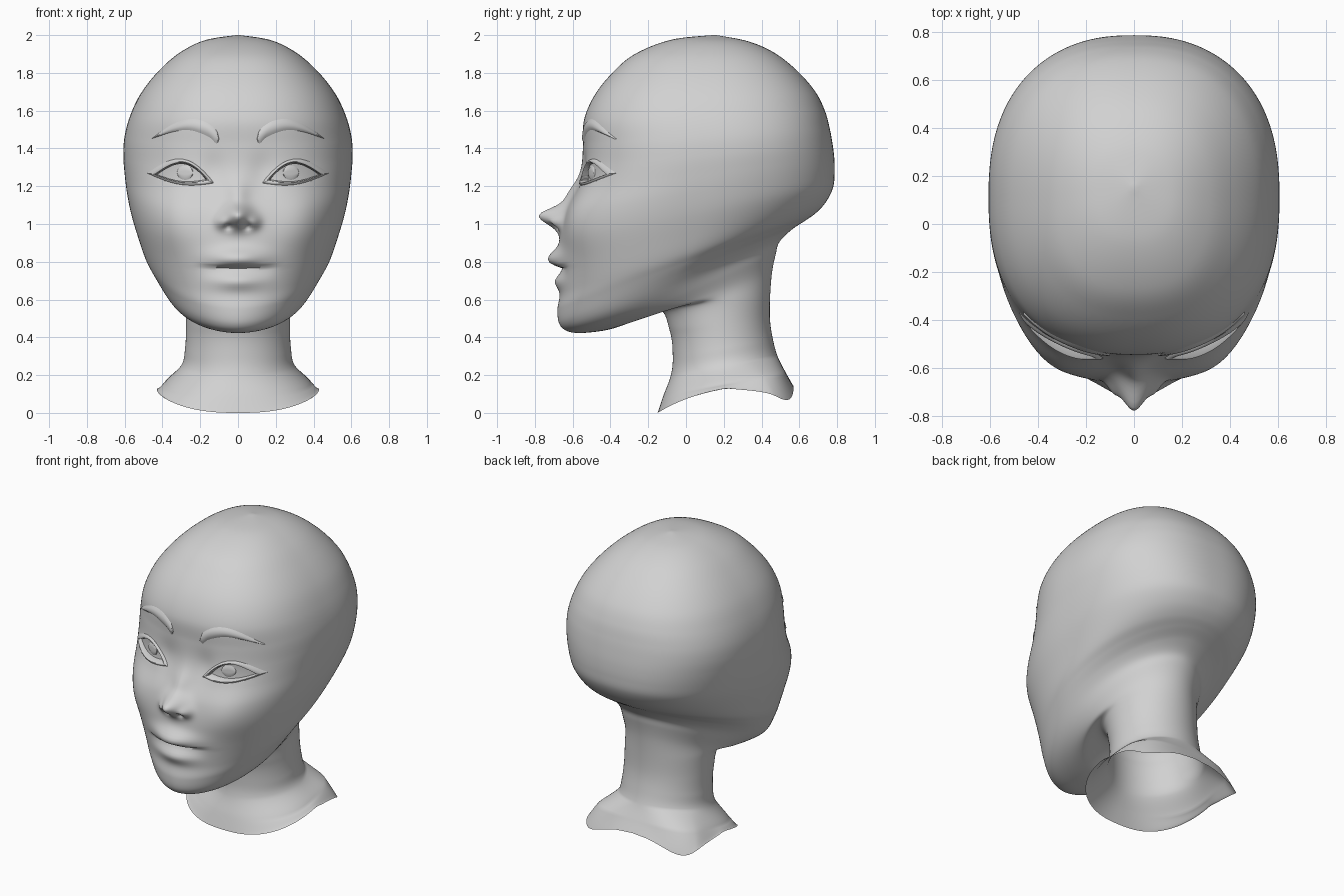
import bpy, bmesh
from math import sin, cos, pi, exp, copysign, radians
from mathutils import Vector
from mathutils.bvhtree import BVHTree

cube = bpy.data.objects.get("Cube")
if cube:
    bpy.data.objects.remove(cube, do_unlink=True)

grey = bpy.data.materials.new("plain grey")
grey.use_nodes = True
grey.diffuse_color = (0.64, 0.64, 0.64, 1)
grey.node_tree.nodes["Principled BSDF"].inputs["Base Color"].default_value = (0.64, 0.64, 0.64, 1)


def spline(points, f):
    """Point at fraction f of a smooth curve through the points."""
    last = len(points) - 1
    i = min(int(f * last), last - 1)
    t = f * last - i
    p0, p1, p2, p3 = (points[min(max(i + k, 0), last)] for k in (-1, 0, 1, 2))
    return [b + 0.5 * t * (c - a + t * (2 * a - 5 * b + 4 * c - d + t * (3 * (b - c) + d - a)))
            for a, b, c, d in zip(p0, p1, p2, p3)]


def smooth(v):
    v = min(max(v, 0), 1)
    return v * v * (3 - 2 * v)


def bump(x, z, cx, cz, sx, sz):
    return exp(-((abs(x) - cx) / sx) ** 2 - ((z - cz) / sz) ** 2)


def power(v, n):
    return copysign(abs(v) ** (2 / n), v)


def finish(name, bm, sharp):
    mesh = bpy.data.meshes.new(name)
    bm.to_mesh(mesh)
    bm.free()
    mesh.materials.append(grey)
    mesh.shade_smooth()
    mesh.set_sharp_from_angle(angle=radians(sharp))
    obj = bpy.data.objects.new(name, mesh)
    bpy.context.collection.objects.link(obj)
    return obj


# Slanted rings from neck rim to crown: front y, front z, back y, back z, half width
RINGS = [
    (-.15, 0, .57, .14, .43), (-.12, .09, .53, .21, .39),
    (-.08, .2, .485, .3, .3), (-.07, .3, .46, .39, .28),
    (-.085, .43, .445, .49, .275), (-.15, .55, .445, .61, .28),
    (-.36, .455, .455, .74, .305), (-.52, .425, .475, .84, .347),
    (-.62, .43, .495, .905, .383), (-.67, .47, .56, .97, .42),
    (-.68, .55, .635, 1.02, .46), (-.665, .64, .69, 1.06, .495),
    (-.665, .78, .74, 1.115, .53), (-.665, .93, .778, 1.19, .565),
    (-.64, 1.06, .787, 1.27, .587), (-.59, 1.18, .785, 1.35, .6),
    (-.555, 1.3, .775, 1.43, .607), (-.545, 1.42, .76, 1.51, .6),
    (-.54, 1.55, .735, 1.6, .57), (-.485, 1.68, .685, 1.7, .515),
    (-.39, 1.8, .59, 1.81, .425), (-.27, 1.9, .47, 1.905, .315),
    (-.08, 1.975, .33, 1.967, .18), (.14, 2, .16, 2, .01),
]


def features(x, z):
    """How far the face stands out: nose, nostrils, cheeks, sockets and lips."""
    out = .13 * bump(x, z, 0, 1.045, .068, .05 if z > 1.045 else .065)
    out += .03 * bump(x, z, 0, 1.15, .055, .075)
    out += .038 * bump(x, z, .085, 1.01, .036, .035)
    out -= .03 * bump(x, z, .05, .985, .022, .014)
    out += .03 * bump(x, z, .36, 1.02, .14, .17)
    out -= .016 * bump(x, z, .13, 1.27, .07, .1)
    out += .065 * bump(x, z, 0, .815, .14, .055) * smooth((z - .772) / .012)
    out -= .012 * exp(-(x / .18) ** 6) * smooth((.784 - z) / .012) * smooth((z - .69) / .08)
    out += .03 * bump(x, z, 0, .695, .12, .045)
    return out


# Eye edges: fraction along the eye gives x and z, inner corner first
def eye_edge(inner, upper):
    x0, z0, x1, z1, rise, fall = ((.17, 1.235, .43, 1.262, .072, .022) if inner
                                  else (.125, 1.215, .485, 1.27, .105, .035))

    def edge(u):
        arch = rise * sin(pi * u ** .9) if upper else -fall * sin(pi * u)
        return x0 + u * (x1 - x0), z0 + u * (z1 - z0) + arch
    return edge


# Head and neck skin
STEPS, HALF = 10, 96
bm = bmesh.new()
rows = []
total = (len(RINGS) - 1) * STEPS
for r in range(total + 1):
    i = r / STEPS
    yf, zf, yb, zb, w = spline(RINGS, r / total)
    rim = max(0, 1 - i)
    row = []
    for k in range(-HALF, HALF):
        s = k / HALF
        t = copysign(pi * abs(s) ** 1.5, s)
        # Round neck, slightly pointed jaw, fuller cranium, square shoulder corners
        n = 2 + .4 * smooth((i - 9) / 5) - .12 * exp(-((i - 9) / 2) ** 2)
        n += max(0, 1 - i / 2) * (.5 + 2 * smooth(-2 * cos(t)))
        u = (1 - power(cos(t), n)) / 2
        x, y, z = w * power(sin(t), n), yf + u * (yb - yf), zf + u * (zb - zf)
        z += rim * (.06 * sin(t) ** 2 - .09 * max(0, -2 * abs(sin(t)) * cos(t)))
        if cos(t) > 0 and i > 8:
            y -= features(x, z)
        row.append(bm.verts.new((x, y, z)))
    rows.append(row)
for a, b in zip(rows, rows[1:]):
    for k in range(2 * HALF):
        j = (k + 1) % (2 * HALF)
        bm.faces.new((a[k], a[j], b[j], b[k]))
bm.faces.new(rows[-1])
bm.normal_update()
skin_tree = BVHTree.FromBMesh(bm)

# Hollow the eye openings so that the eyeballs sit below the skin
top, low = eye_edge(True, True), eye_edge(True, False)
for v in bm.verts:
    u = (abs(v.co.x) - .17) / .26
    if v.co.y < 0 and 0 < u < 1 and low(u)[1] - .005 < v.co.z < top(u)[1] + .005:
        v.co.y += .07
finish("head_and_neck", bm, 70)


def skin_y(x, z):
    hit = skin_tree.ray_cast(Vector((x, -3, z)), Vector((0, 1, 0)))[0]
    return hit.y if hit else 0


def patch(name, edge_a, edge_b, heights, tilt=0, count=32):
    """Mirrored strip laid on the skin between two edges; heights run from a to b."""
    bm = bmesh.new()
    grid = []
    for c in range(count + 1):
        (ax, az), (bx, bz) = edge_a(c / count), edge_b(c / count)
        line = []
        for k, h in enumerate(heights):
            v = k / (len(heights) - 1)
            x, z = ax + v * (bx - ax), az + v * (bz - az)
            line.append(bm.verts.new((x, skin_y(x, z) - h - tilt * (z - 1.27), z)))
        grid.append(line)
    for a, b in zip(grid, grid[1:]):
        for k in range(len(heights) - 1):
            bm.faces.new((a[k], b[k], b[k + 1], a[k + 1]))
    bm.normal_update()
    if sum(f.normal.y for f in bm.faces) > 0:
        bmesh.ops.reverse_faces(bm, faces=bm.faces[:])
    obj = finish(name, bm, 50)
    obj.modifiers.new("Mirror", 'MIRROR')


# Eyelids roll over from the skin into the eye opening
LID = (-.004, .006, .01, .012, .008, -.04)
patch("upper_eyelids", eye_edge(False, True), eye_edge(True, True), LID)
patch("lower_eyelids", eye_edge(False, False), eye_edge(True, False), LID)

# Eyeballs and round irises with a raised rim
patch("eyeballs", top, low, (-.02,) * 7, tilt=.25)


def iris_edge(sign):
    return lambda u: (.28 - .042 * cos(pi * u), 1.272 + sign * .042 * sin(pi * u))


patch("irises", iris_edge(1), iris_edge(-1), (-.022, -.013, -.012, -.012, -.013, -.022), tilt=.25)

# Arched eyebrows, thick at the nose and thin at the temple
BROW_TOP = [(.1, 1.45), (.12, 1.51), (.19, 1.555), (.27, 1.56), (.36, 1.525), (.46, 1.45)]
BROW_LOW = [(.1, 1.45), (.115, 1.42), (.155, 1.455), (.25, 1.49), (.34, 1.485), (.46, 1.45)]
patch("eyebrows", lambda u: spline(BROW_TOP, u), lambda u: spline(BROW_LOW, u),
      (-.004, .008, .011, .008, -.004), count=40)
